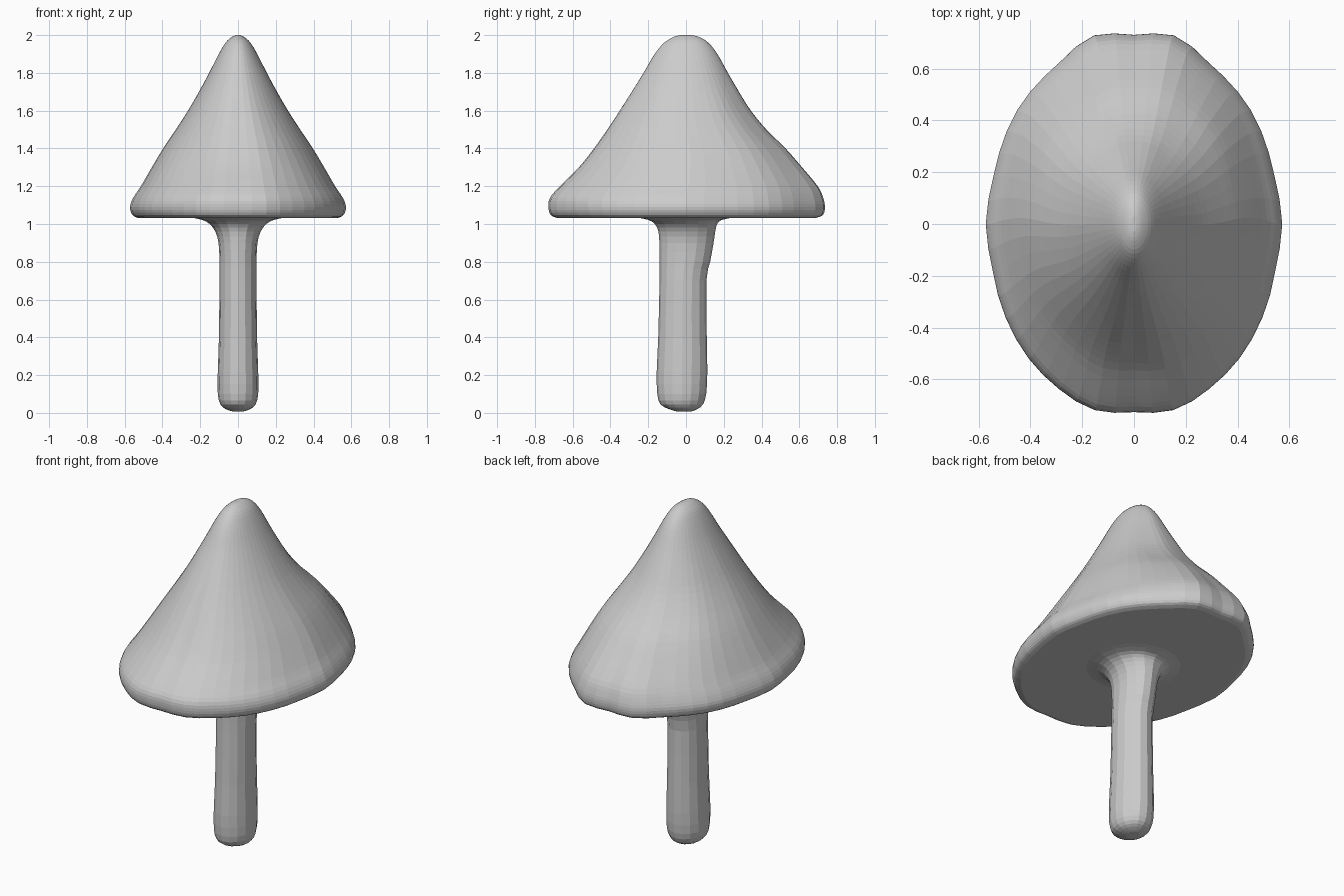
import bpy, bmesh, math

if "Cube" in bpy.data.objects:
    bpy.data.objects.remove(bpy.data.objects["Cube"])

# Right half of the rim outline seen from above, back to front (mirrored for the left)
RIM = [(0, .73), (.17, .725), (.30, .61), (.47, .41), (.54, .2), (.575, -.02),
       (.55, -.16), (.52, -.3), (.43, -.49), (.3, -.63), (.17, -.715), (0, -.727)]
POLAR = [(math.atan2(y / .728, x / .575), math.hypot(x / .575, y / .728)) for x, y in RIM]


def rim_factor(a):
    """Outline radius relative to the plain ellipse."""
    t = math.asin(max(-1, min(1, math.sin(a))))
    for (a0, r0), (a1, r1) in zip(POLAR, POLAR[1:]):
        if a1 <= t <= a0:
            return r0 + (r1 - r0) * (a0 - t) / (a0 - a1)
    return 1.0


def refine(rows, n):
    """Smooth interpolation between profile rows."""
    out = []
    for i in range(len(rows) - 1):
        quad = [rows[max(0, min(len(rows) - 1, i + k))] for k in (-1, 0, 1, 2)]
        for j in range(n):
            t = j / n
            out.append([0.5 * (2 * b + (c - a) * t + (2 * a - 5 * b + 4 * c - d) * t * t
                               + (3 * b - a - 3 * c + d) * t ** 3)
                        for a, b, c, d in zip(*quad)])
    return out + [list(rows[-1])]


def loft(name, rows, sides, close_bottom, close_top):
    """Rows: height, half width, front reach, back reach, rim-outline weight."""
    bm = bmesh.new()
    rings = []
    for z, w, f, b, k in rows:
        ring = []
        for i in range(sides):
            a = 2 * math.pi * i / sides
            s = 1 + k * (rim_factor(a) - 1)
            # gentle hollow on the slopes
            if k and 1.1 < z < 1.9:
                lump = math.sin((z - 1.1) / .8 * math.pi)
                s += .02 * lump * math.sin(3 * a + 4 * z)*abs(math.sin(2 * a))
            c = (b - f) / 2
            ring.append(bm.verts.new((w * s * math.cos(a), c + (f + b) / 2 * s * math.sin(a), z)))
        rings.append(ring)
    for r0, r1 in zip(rings, rings[1:]):
        for i in range(sides):
            j = (i + 1) % sides
            bm.faces.new((r0[i], r0[j], r1[j], r1[i]))
    if close_bottom:
        bm.faces.new(rings[0][::-1])
    if close_top:
        bm.faces.new(rings[-1])
    mesh = bpy.data.meshes.new(name)
    bm.to_mesh(mesh)
    bm.free()
    ob = bpy.data.objects.new(name, mesh)
    bpy.context.collection.objects.link(ob)
    return ob


# Stem with rounded foot and flared top
stem = [(.008, .03, .05, .03, 0), (.02, .065, .09, .06, 0), (.045, .093, .135, .09, 0),
        (.1, .107, .152, .107, 0), (.22, .107, .155, .113, 0), (.4, .101, .147, .11, 0),
        (.7, .098, .14, .108, 0), (.8, .098, .14, .128, 0), (.9, .103, .141, .146, 0),
        (.96, .12, .146, .155, 0), (1.0, .15, .165, .165, 0), (1.022, .19, .20, .19, 0),
        (1.034, .25, .26, .25, 0)]
loft("stem", refine(stem, 2), 16, True, False)

# Cap: flat underside, rounded rim, oval cone with a ridge-like tip
cap = [(1.034, .24, .25, .24, 0), (1.032, .53, .68, .68, 1), (1.048, .56, .715, .718, 1),
       (1.09, .573, .727, .728, 1), (1.14, .555, .718, .718, 1), (1.2, .515, .665, .69, 1),
       (1.3, .457, .565, .61, .9), (1.4, .397, .485, .525, .8), (1.5, .33, .415, .425, .7),
       (1.6, .265, .35, .343, .6), (1.7, .207, .287, .28, .5), (1.8, .153, .225, .222, .3),
       (1.9, .102, .166, .166, .2), (1.96, .066, .115, .118, 0), (1.99, .033, .066, .07, 0),
       (2.0, .01, .03, .03, 0)]
loft("cap", cap[:1] + refine(cap[1:], 3), 48, False, True)
